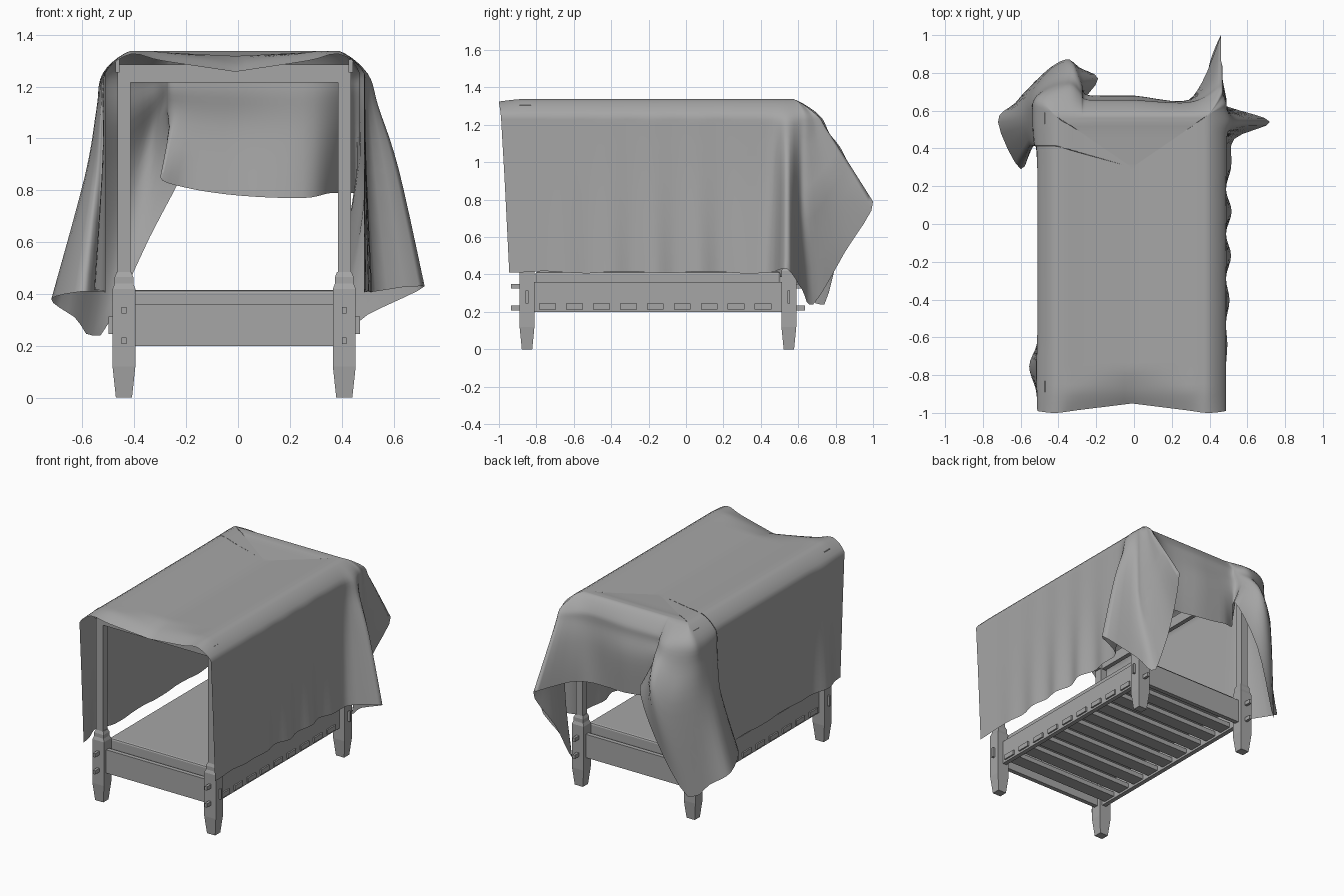
import bpy, bmesh, math
from mathutils import Vector

cube = bpy.data.objects.get("Cube")
if cube:
    bpy.data.objects.remove(cube)

grey = bpy.data.materials.new("plain_grey")
grey.use_nodes = True
grey.diffuse_color = (0.38, 0.38, 0.38, 1)
grey.node_tree.nodes["Principled BSDF"].inputs["Base Color"].default_value = grey.diffuse_color

CX, CY = -0.015, -0.15       # centre of the bed frame
HX, HY = 0.425, 0.7          # half spacing of the posts


def finish(name, bm):
    mesh = bpy.data.meshes.new(name)
    bm.to_mesh(mesh)
    bm.free()
    mesh.materials.append(grey)
    obj = bpy.data.objects.new(name, mesh)
    bpy.context.collection.objects.link(obj)
    return obj


def box(name, centre, size, bevel=0):
    bm = bmesh.new()
    bmesh.ops.create_cube(bm, size=1)
    for v in bm.verts:
        v.co = Vector(centre) + Vector(a * b for a, b in zip(v.co, size))
    if bevel:
        bmesh.ops.bevel(bm, geom=bm.edges[:], offset=bevel, segments=2,
                        affect='EDGES', profile=0.5)
    return finish(name, bm)


def leg(name, x, y):
    """Square leg tapering to the foot and chamfered to the thin upper post."""
    bm = bmesh.new()
    rings = []
    for z, w in ((0, .031), (.12, .044), (.42, .044), (.44, .036), (.465, .036), (.485, .028)):
        rings.append([bm.verts.new((x + sx * w, y + sy * w * 0.9, z))
                      for sx, sy in ((-1, -1), (1, -1), (1, 1), (-1, 1))])
    for lo, hi in zip(rings, rings[1:]):
        for i in range(4):
            j = (i + 1) % 4
            bm.faces.new((lo[i], lo[j], hi[j], hi[i]))
    bm.faces.new(rings[0][::-1])
    bm.faces.new(rings[-1])
    finish(name, bm)


# Legs, upper posts and their pegs
for sx, side in ((-1, "right"), (1, "left")):
    for sy, end in ((-1, "front"), (1, "back")):
        x, y = CX + sx * HX, CY + sy * HY
        tag = f"{end}_{side}"
        leg(f"{tag}_leg", x, y)
        box(f"{tag}_post", (x, y, .875), (.05, .05, .8))
        box(f"{tag}_post_tip", (x + sx * .025, y + sy * .01, 1.28), (.016, .06, .05))
        for z in (.22, .337):
            box(f"{tag}_end_peg", (x, y + sy * .05, z), (.018, .07, .026))
        box(f"{tag}_side_tenon", (x + sx * .03, y, .28), (.06, .014, .068))

# Rails and canopy beams
for s, side in ((-1, "right"), (1, "left")):
    x = CX + s * HX
    box(f"{side}_rail", (x - s * .01, CY, .28), (.03, 2 * HY, .16))
    box(f"{side}_canopy_beam", (x, CY, 1.25), (.03, 2 * HY, .07))
for s, end in ((-1, "front"), (1, "back")):
    y = CY + s * HY
    box(f"{end}_rail", (CX, y, .28), (2 * HX, .03, .16))
    box(f"{end}_canopy_beam", (CX, y, 1.25), (2 * HX + .05, .05, .07))

# Slats with ends passing through the side rails
for i in range(9):
    box("slat", (CX, -.74 + i * .144, .23), (2 * HX + .03, .09, .032))

box("mattress", (CX, CY, .375), (.8, 1.31, .08), .012)


# Draped cloth: columns running from the middle of the top down to the hem
def column(mx, my, hx, hy, hz):
    rim = Vector((min(max(mx, -.415), .39), min(my, .575), 1.338))
    spine = Vector((-.01, min(my, .3), 1.318))
    mid = Vector((mx, my, .55 * 1.25 + .45 * hz))
    edge = Vector((min(max(mx, -.515), .487), min(my, .63), 1.25))
    shoulder = edge + Vector((.1 * (mx - edge.x), .35 * (my - edge.y), 0))
    return [spine, spine.lerp(rim, .7), rim, shoulder, shoulder.lerp(mid, .35),
            mid, Vector((hx, hy, hz))]


def side_columns(x, bulge):
    cols = []
    for i in range(11):
        y = -.88 + i * .117
        out = bulge(y)
        cols.append(column(x + out * .3, y, x + out, y + .01,
                           .412 + .006 * math.sin(i * 1.7)))
    cols[0][0].z = 1.29
    # Front edge, sagging over the front beam and slanting back to the hem
    front = column(x, -.968, x, -.945, .41)
    front[0].yz = -.95, 1.257
    front[1].yz = -.985, 1.3
    front[2].yz = -1, 1.325
    front[3].y = -.99
    front[4].y = -.982
    return [front] + cols


corner_and_back = [
    (.50, .46, .53, .45, .41), (.62, .54, .72, .54, .43),
    (.50, .61, .50, .62, .32), (.49, .66, .39, .68, .24),
    (.47, .76, .40, .85, .52), (.46, .84, .46, 1, .79),
    (.37, .71, .36, .75, .79), (.25, .65, .25, .64, .77),
    (0, .68, 0, .66, .78), (-.17, .68, -.2, .66, .81),
    (-.26, .69, -.3, .62, .85), (-.28, .76, -.19, .77, .92),
    (-.34, .87, -.34, .82, .62), (-.45, .82, -.53, .74, .24),
    (-.56, .68, -.63, .64, .31), (-.59, .55, -.72, .54, .38),
    (-.55, .42, -.6, .29, .41), (-.52, .41, -.53, .44, .41),
]


def spline(points, steps):
    """Smooth curve through the points that never overshoots them."""
    pts = [points[0]] + list(points) + [points[-1]]
    out = []
    for a, b, c, d in zip(pts, pts[1:], pts[2:], pts[3:]):
        for k in range(steps):
            t = k / steps
            p = b + .5 * t * ((c - a) + t * ((2 * a - 5 * b + 4 * c - d)
                                             + t * (3 * (b - c) + d - a)))
            out.append(Vector(min(max(q, min(u, v)), max(u, v))
                              for q, u, v in zip(p, b, c)))
    return out + [points[-1].copy()]


columns = side_columns(.487, lambda y: .03 * max(0, math.sin(y * 25 + .2)))
columns += [column(*c) for c in corner_and_back]
columns += side_columns(-.512, lambda y: -.045 * math.exp(-((y + .78) / .08) ** 2))[::-1]
columns = [spline(c, 5) for c in columns]
rows = [spline(r, 4) for r in zip(*columns)]

bm = bmesh.new()
grid = [[bm.verts.new(p) for p in row] for row in rows]
for upper, lower in zip(grid, grid[1:]):
    for i in range(len(upper) - 1):
        bm.faces.new((upper[i], lower[i], lower[i + 1], upper[i + 1]))
bmesh.ops.remove_doubles(bm, verts=bm.verts[:], dist=.0005)
bm.normal_update()
if sum(f.normal.z * f.calc_area() for f in bm.faces) < 0:
    bmesh.ops.reverse_faces(bm, faces=bm.faces[:])
for f in bm.faces:
    f.smooth = True
finish("draped_cloth", bm)
